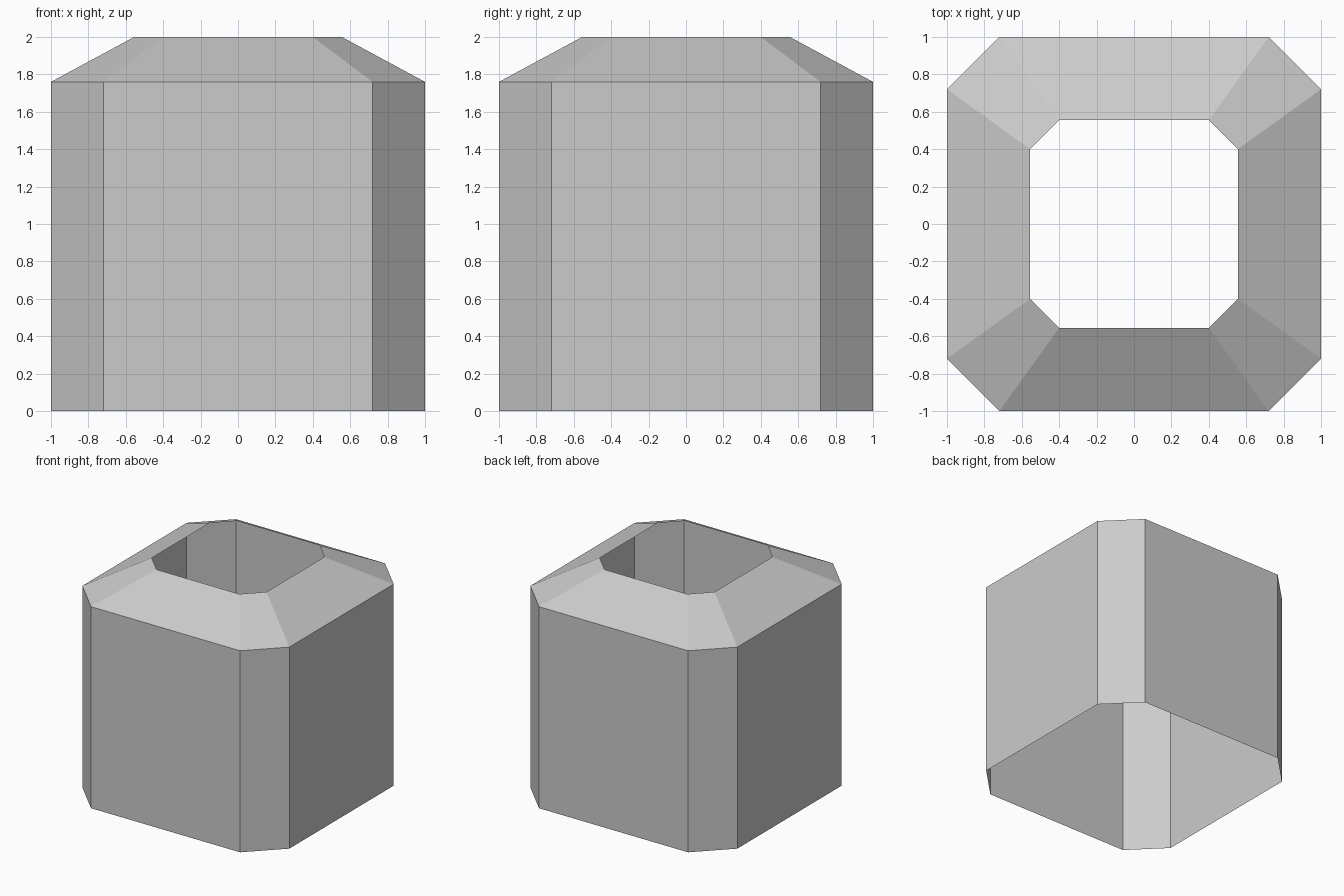
import bpy
import bmesh

cube = bpy.data.objects.get("Cube")
if cube:
    bpy.data.objects.remove(cube, do_unlink=True)

grey = bpy.data.materials.new("light_grey")
grey.use_nodes = True
colour = (0.6, 0.6, 0.6, 1)
grey.diffuse_color = colour
grey.node_tree.nodes["Principled BSDF"].inputs["Base Color"].default_value = colour

EAVES, TOP = 1.76, 2.0
CORNER = 0.72     # where the chamfer starts on each side
OPENING = 0.555   # size of the top opening relative to the walls


def ring(bm, size, z):
    """Square outline with chamfered corners, counter-clockwise."""
    points = []
    x, y = 1, CORNER
    for _ in range(4):
        points += [(x, y), (y, x) if x > 0 and y > 0 else None]
        x, y = -y, x
    # Rotate one chamfer pair through the four quadrants
    points = []
    pair = [(1, CORNER), (CORNER, 1)]
    for _ in range(4):
        points += pair
        pair = [(-b, a) for a, b in pair]
    return [bm.verts.new((a * size, b * size, z)) for a, b in points]


def band(name, lower, upper):
    """Open band of flat faces between two (size, height) outlines."""
    bm = bmesh.new()
    low, high = ring(bm, *lower), ring(bm, *upper)
    n = len(low)
    for i in range(n):
        j = (i + 1) % n
        bm.faces.new((low[i], low[j], high[j], high[i]))
    mesh = bpy.data.meshes.new(name)
    bm.to_mesh(mesh)
    bm.free()
    mesh.materials.append(grey)
    obj = bpy.data.objects.new(name, mesh)
    bpy.context.collection.objects.link(obj)


# Upright walls, open underneath
band("walls", (1, 0), (1, EAVES))
# Sloping collar around the top opening
band("sloping_collar", (1, EAVES), (OPENING, TOP))
